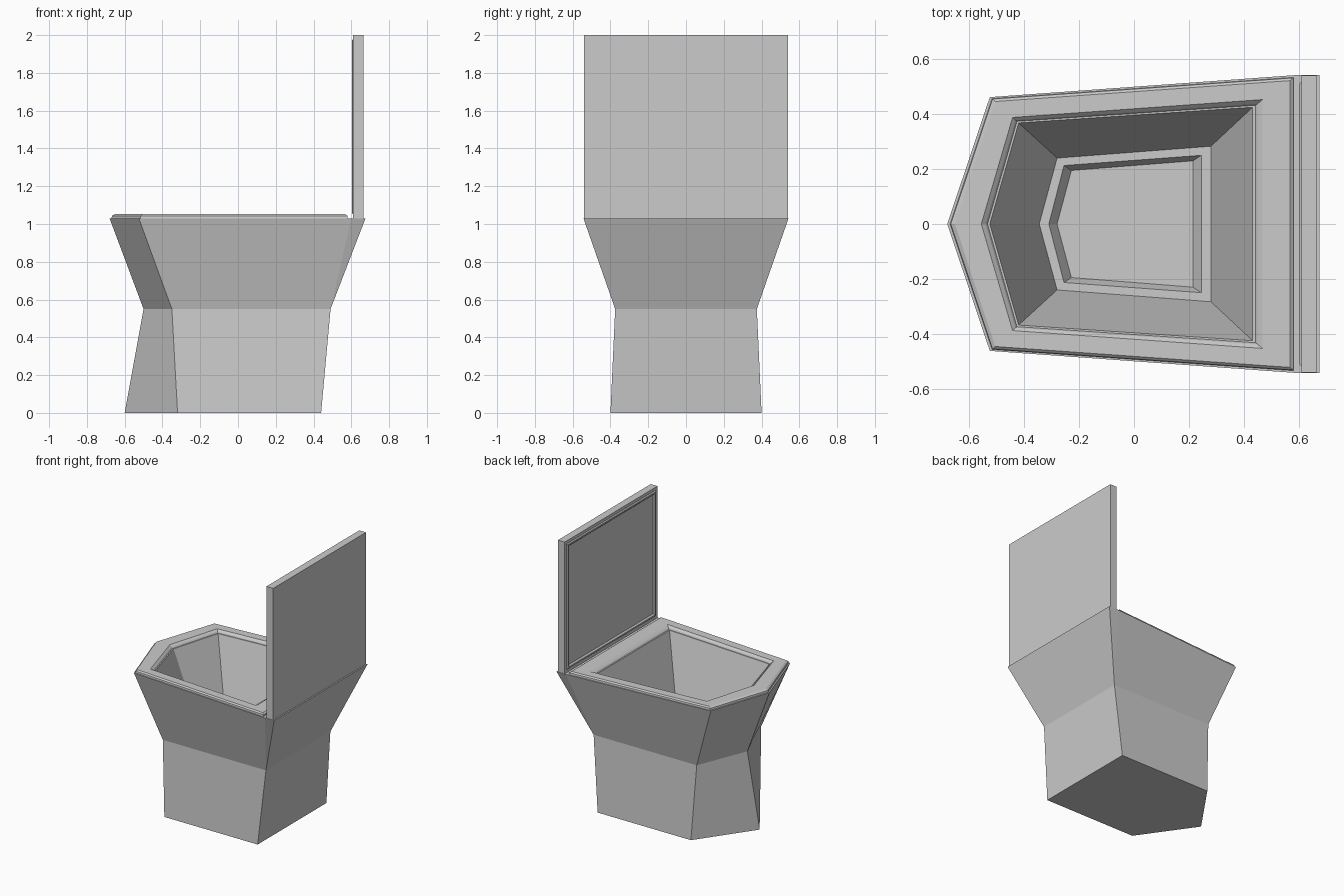
import bpy, bmesh

if "Cube" in bpy.data.objects:
    bpy.data.objects.remove(bpy.data.objects["Cube"])


def outline(z, tip, sx, sy, bx, by, mx=None):
    """House-shaped outline: pointed at -x, flat at +x (mx adds a square back step)."""
    half = [(sx, sy), (bx if mx is None else mx, by), (bx, by)]
    pts = [(tip, 0)] + [(x, -y) for x, y in half] + [(x, y) for x, y in reversed(half)]
    return [(x, y, z) for x, y in pts]


def loft(name, loops, closed=False):
    """Skin consecutive loops; cap both ends, or join last to first if closed."""
    bm = bmesh.new()
    rings = [[bm.verts.new(p) for p in loop] for loop in loops]
    n = len(rings[0])
    pairs = list(zip(rings, rings[1:]))
    if closed:
        pairs.append((rings[-1], rings[0]))
    else:
        bm.faces.new(rings[0][::-1])
        bm.faces.new(rings[-1])
    for a, b in pairs:
        for i in range(n):
            j = (i + 1) % n
            bm.faces.new((a[i], a[j], b[j], b[i]))
    bmesh.ops.remove_doubles(bm, verts=bm.verts, dist=1e-5)
    bmesh.ops.recalc_face_normals(bm, faces=bm.faces)
    mesh = bpy.data.meshes.new(name)
    bm.to_mesh(mesh)
    bm.free()
    ob = bpy.data.objects.new(name, mesh)
    bpy.context.collection.objects.link(ob)
    return ob


# Pedestal and bowl: outside going up, over the rim, then down the inside
loft("toilet_bowl", [
    outline(0.00, -0.60, -0.32, 0.40, 0.44, 0.40),
    outline(0.55, -0.50, -0.35, 0.375, 0.49, 0.375),
    outline(1.03, -0.68, -0.525, 0.462, 0.675, 0.543, 0.60),
    outline(1.03, -0.525, -0.42, 0.368, 0.432, 0.425),
    outline(0.58, -0.345, -0.28, 0.24, 0.28, 0.283),
    outline(0.58, -0.31, -0.255, 0.213, 0.245, 0.25),
    outline(0.53, -0.28, -0.228, 0.195, 0.215, 0.23),
])

# Seat ring with chamfered edges
loft("seat", [
    outline(1.028, -0.67, -0.517, 0.457, 0.58, 0.534),
    outline(1.043, -0.667, -0.515, 0.455, 0.58, 0.532),
    outline(1.052, -0.652, -0.505, 0.446, 0.568, 0.522),
    outline(1.052, -0.556, -0.442, 0.388, 0.468, 0.453),
    outline(1.040, -0.540, -0.431, 0.378, 0.450, 0.438),
    outline(1.028, -0.532, -0.425, 0.373, 0.440, 0.431),
], closed=True)


# Raised lid: slab with a ridged frame and recessed panel facing the seat
def rect(x, inset):
    y, lo, hi = 0.54 - inset, 1.03 + inset, 2.0 - inset
    return [(x, -y, lo), (x, y, lo), (x, y, hi), (x, -y, hi)]


loft("lid", [
    rect(0.665, 0.0), rect(0.61, 0.0), rect(0.61, 0.022),
    rect(0.603, 0.028), rect(0.603, 0.038), rect(0.613, 0.048),
])
